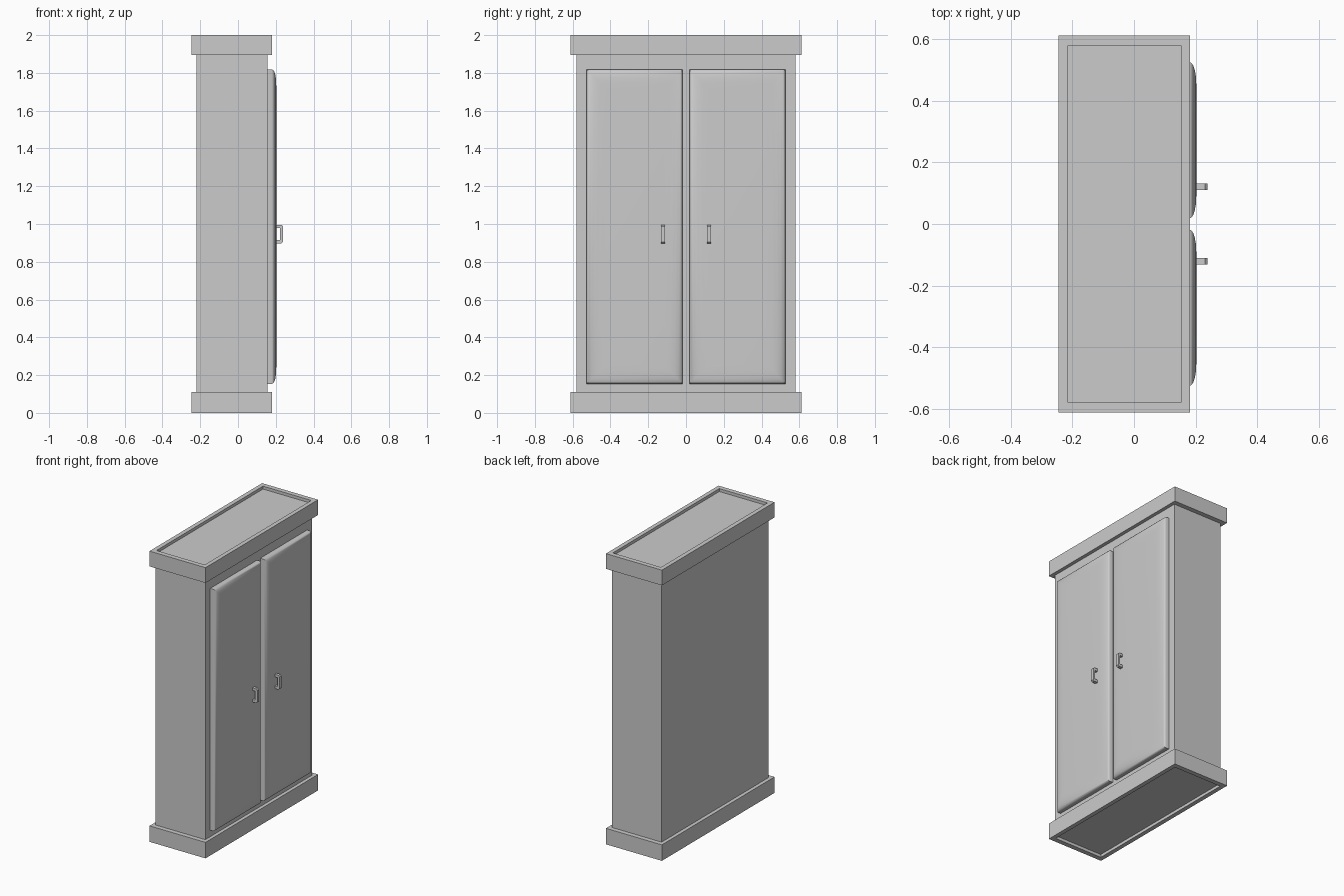
import bpy, bmesh

if "Cube" in bpy.data.objects:
    bpy.data.objects.remove(bpy.data.objects["Cube"])


def finish(name, bm):
    bmesh.ops.recalc_face_normals(bm, faces=bm.faces)
    mesh = bpy.data.meshes.new(name)
    bm.to_mesh(mesh)
    bm.free()
    ob = bpy.data.objects.new(name, mesh)
    bpy.context.collection.objects.link(ob)
    return ob


def loft(bm, rings, cap_ends=True, closed=False):
    """Skin a list of equal-length point loops."""
    loops = [[bm.verts.new(p) for p in r] for r in rings]
    pairs = list(zip(loops, loops[1:]))
    if closed:
        pairs.append((loops[-1], loops[0]))
    for a, b in pairs:
        for i in range(len(a)):
            j = (i + 1) % len(a)
            bm.faces.new((a[i], a[j], b[j], b[i]))
    if cap_ends and not closed:
        bm.faces.new(loops[0])
        bm.faces.new(loops[-1])


def rect_xy(x0, x1, y, z):
    return [(x0, -y, z), (x1, -y, z), (x1, y, z), (x0, y, z)]


# Cabinet body, its ends sunk slightly inside the two frames
bm = bmesh.new()
loft(bm, [rect_xy(-0.22, 0.157, 0.58, 0.02), rect_xy(-0.22, 0.157, 0.58, 1.98)])
finish("cabinet_body", bm)

# Plinth and cornice: rectangular frames around the body
OUTER, INNER = (-0.245, 0.181, 0.612), (-0.215, 0.152, 0.579)
for name, z0, z1 in (("plinth_frame", 0.0, 0.11), ("cornice_frame", 1.895, 2.0)):
    bm = bmesh.new()
    loft(bm, [rect_xy(*OUTER, z0), rect_xy(*OUTER, z1),
              rect_xy(*INNER, z1), rect_xy(*INNER, z0)], closed=True)
    finish(name, bm)

# Door profile: (inset from edge, x) forming a pillowed panel
DOOR = [(0, 0.15), (0, 0.18), (0.003, 0.186), (0.011, 0.192), (0.025, 0.197),
        (0.045, 0.2005), (0.07, 0.202), (0.1, 0.203)]

# Handle outline in (x, z) around its centre height: chamfered C shape
HANDLE = [(0.195, 0.049), (0.231, 0.049), (0.239, 0.041), (0.239, -0.041),
          (0.231, -0.049), (0.195, -0.049), (0.195, -0.031), (0.223, -0.031),
          (0.223, 0.031), (0.195, 0.031)]

for side, s in (("left", -1), ("right", 1)):
    # Pillowed door
    bm = bmesh.new()
    loft(bm, [[(x, s * (0.018 + d), 0.154 + d), (x, s * (0.526 - d), 0.154 + d),
               (x, s * (0.526 - d), 1.818 - d), (x, s * (0.018 + d), 1.818 - d)]
              for d, x in DOOR])
    door = finish(side + "_door", bm)
    bpy.ops.object.select_all(action='DESELECT')
    door.select_set(True)
    bpy.context.view_layer.objects.active = door
    bpy.ops.object.shade_smooth_by_angle(angle=0.5)

    # Pull handle
    bm = bmesh.new()
    loft(bm, [[(x, s * y, 0.947 + z) for x, z in HANDLE] for y in (0.111, 0.132)])
    finish(side + "_handle", bm)
